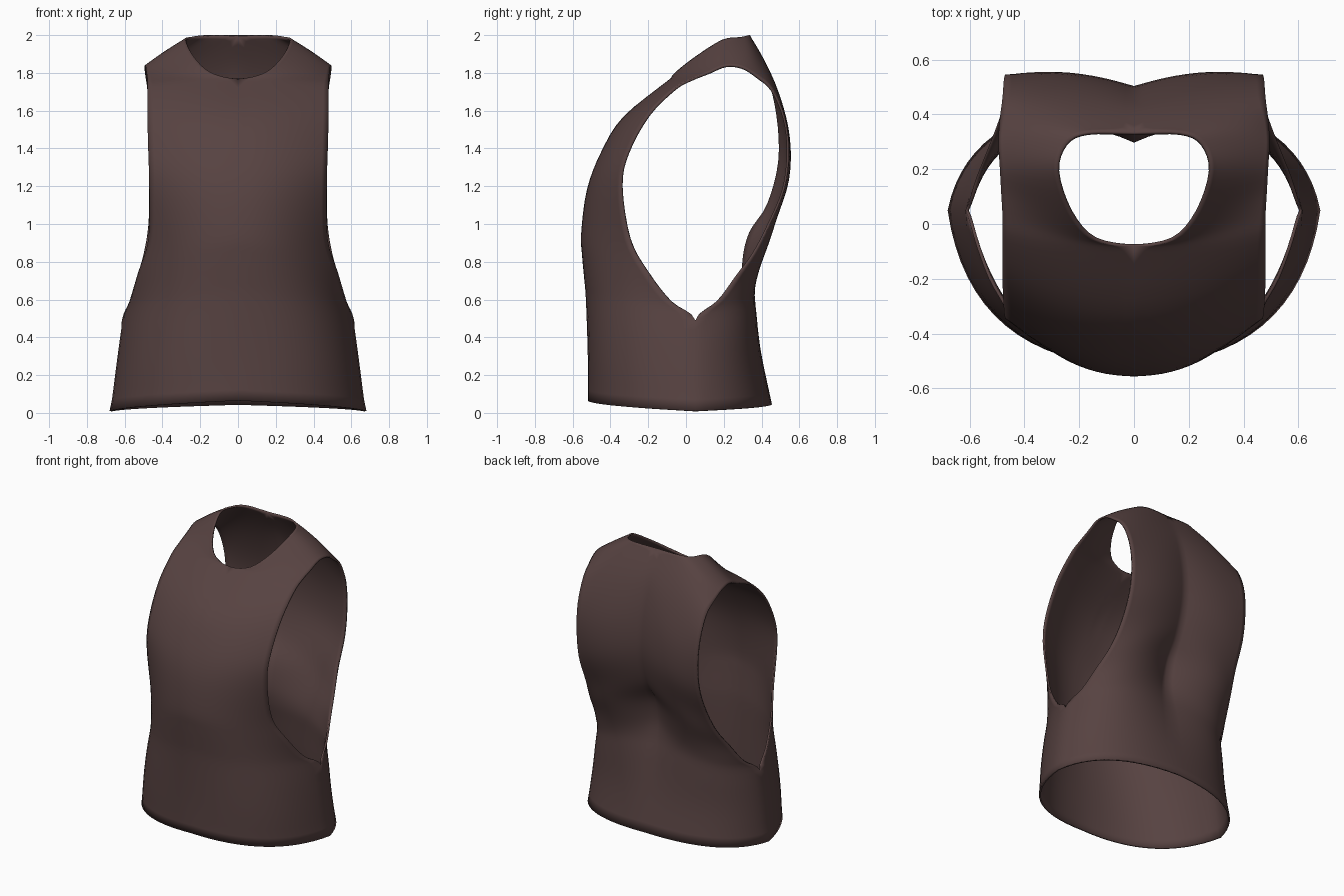
import bpy, bmesh
from mathutils import Vector

cube = bpy.data.objects.get("Cube")
if cube:
    bpy.data.objects.remove(cube)

ROW_STEPS = 4      # subdivisions between two guide rows
COLUMNS = 16       # faces from the centre line to the armhole
SEAM_Y = .05

# Guide rows run from the front hem over the shoulder to the back hem.
# Each row: inner point (x, y, z), curve handle (x, y), outer point (x, y, z)
front_rows = [
    ((0, -.52, .065), (.6, -.505), (.68, SEAM_Y, .01)),
    ((0, -.52, .3), (.58, -.52), (.65, SEAM_Y, .25)),
    ((0, -.53, .6), (.52, -.52), (.615, SEAM_Y, .49)),
    ((0, -.54, .72), (.43, -.53), (.575, -.08, .59)),
    ((0, -.55, .83), (.34, -.55), (.53, -.2, .74)),
    ((0, -.555, .95), (.27, -.56), (.475, -.3, .92)),
    ((0, -.525, 1.18), (.25, -.53), (.47, -.345, 1.2)),
    ((0, -.45, 1.38), (.24, -.46), (.475, -.31, 1.38)),
    ((0, -.33, 1.57), (.24, -.33), (.48, -.2, 1.58)),
    ((0, -.08, 1.77), (.25, -.13), (.48, -.06, 1.72)),
]
shoulder_rows = [
    ((.14, -.06, 1.8), (.32, -.03), (.48, .03, 1.77)),
    ((.23, .04, 1.88), (.36, .07), (.485, .12, 1.805)),
    ((.28, .19, 1.975), (.39, .19), (.49, .21, 1.84)),
    ((.25, .29, 1.99), (.4, .3), (.495, .3, 1.83)),
    ((.17, .335, 2), (.38, .38), (.49, .38, 1.78)),
]
back_rows = [
    ((0, .335, 2), (.27, .44), (.48, .46, 1.71)),
    ((0, .43, 1.82), (.25, .51), (.475, .525, 1.56)),
    ((0, .49, 1.58), (.25, .575), (.47, .545, 1.38)),
    ((0, .5, 1.33), (.25, .585), (.47, .52, 1.18)),
    ((0, .44, 1.1), (.25, .53), (.475, .44, .99)),
    ((0, .345, .95), (.3, .52), (.5, .36, .84)),
    ((0, .31, .8), (.34, .49), (.535, .27, .72)),
    ((0, .32, .68), (.43, .46), (.575, .17, .59)),
    ((0, .35, .55), (.52, .46), (.615, SEAM_Y, .49)),
    ((0, .4, .3), (.56, .43), (.65, SEAM_Y, .25)),
    ((0, .455, .045), (.6, .45), (.68, SEAM_Y, .01)),
]


def spline(points, mirrored_ends=False):
    """Smooth curve through the points; mirrored ends meet the centre line squarely."""
    pts = [Vector(p) for p in points]

    def ghost(end, neighbour):
        if mirrored_ends:
            return Vector((-neighbour.x, neighbour.y, neighbour.z))
        return 2 * end - neighbour

    pts = [ghost(pts[0], pts[1])] + pts + [ghost(pts[-1], pts[-2])]
    curve = []
    for a, b, c, d in zip(pts, pts[1:], pts[2:], pts[3:]):
        for k in range(ROW_STEPS):
            t = k / ROW_STEPS
            curve.append(b + (c - a) * (t / 2)
                         + (2 * a - 5 * b + 4 * c - d) * (t * t / 2)
                         + (3 * b - a - 3 * c + d) * (t ** 3 / 2))
    return curve + [pts[-2]]


def bezier(a, b, c, s):
    return a * (1 - s) ** 2 + b * (2 * s * (1 - s)) + c * s ** 2


# Guide curves: centre line and neckline, handles, side seam and armhole
rows = front_rows + shoulder_rows + back_rows
neck = [front_rows[-1]] + shoulder_rows + [back_rows[0]]
inner = (spline([r[0] for r in front_rows])[:-1]
         + spline([r[0] for r in neck], True)[:-1]
         + spline([r[0] for r in back_rows]))
handle = spline([(*r[1], (r[0][2] + r[2][2]) / 2) for r in rows])
outer = spline([r[2] for r in rows])
seam_length = 2 * ROW_STEPS
for p in outer[:seam_length + 1] + outer[-seam_length - 1:]:
    p.y = SEAM_Y

# Left half of the garment, welded along the side seam
bm = bmesh.new()
grid = [[bm.verts.new(bezier(a, b, c, s / COLUMNS)) for s in range(COLUMNS + 1)]
        for a, b, c in zip(inner, handle, outer)]
for low, high in zip(grid, grid[1:]):
    for s in range(COLUMNS):
        bm.faces.new((low[s], low[s + 1], high[s + 1], high[s])).smooth = True
bmesh.ops.remove_doubles(bm, verts=bm.verts, dist=.002)

# Soften the cloth a little, leaving every open edge and the centre in place
free = [v for v in bm.verts if not v.is_boundary]
for _ in range(3):
    bmesh.ops.smooth_vert(bm, verts=free, factor=.4,
                          use_axis_x=True, use_axis_y=True, use_axis_z=True)

mesh = bpy.data.meshes.new("sleeveless_top")
bm.to_mesh(mesh)
bm.free()
top = bpy.data.objects.new("sleeveless_top", mesh)
bpy.context.collection.objects.link(top)

# Right half and cloth thickness
mirror = top.modifiers.new("mirror", 'MIRROR')
mirror.merge_threshold = .002
cloth = top.modifiers.new("cloth_thickness", 'SOLIDIFY')
cloth.thickness = .012
cloth.offset = -1

# Dark brown cloth
color = (.095, .055, .053, 1)
mat = bpy.data.materials.new("dark_brown_cloth")
mat.use_nodes = True
mat.diffuse_color = color
bsdf = mat.node_tree.nodes["Principled BSDF"]
bsdf.inputs["Base Color"].default_value = color
bsdf.inputs["Roughness"].default_value = .8
mesh.materials.append(mat)

bpy.context.view_layer.objects.active = top
top.select_set(True)
bpy.ops.object.shade_smooth_by_angle(angle=.9)
